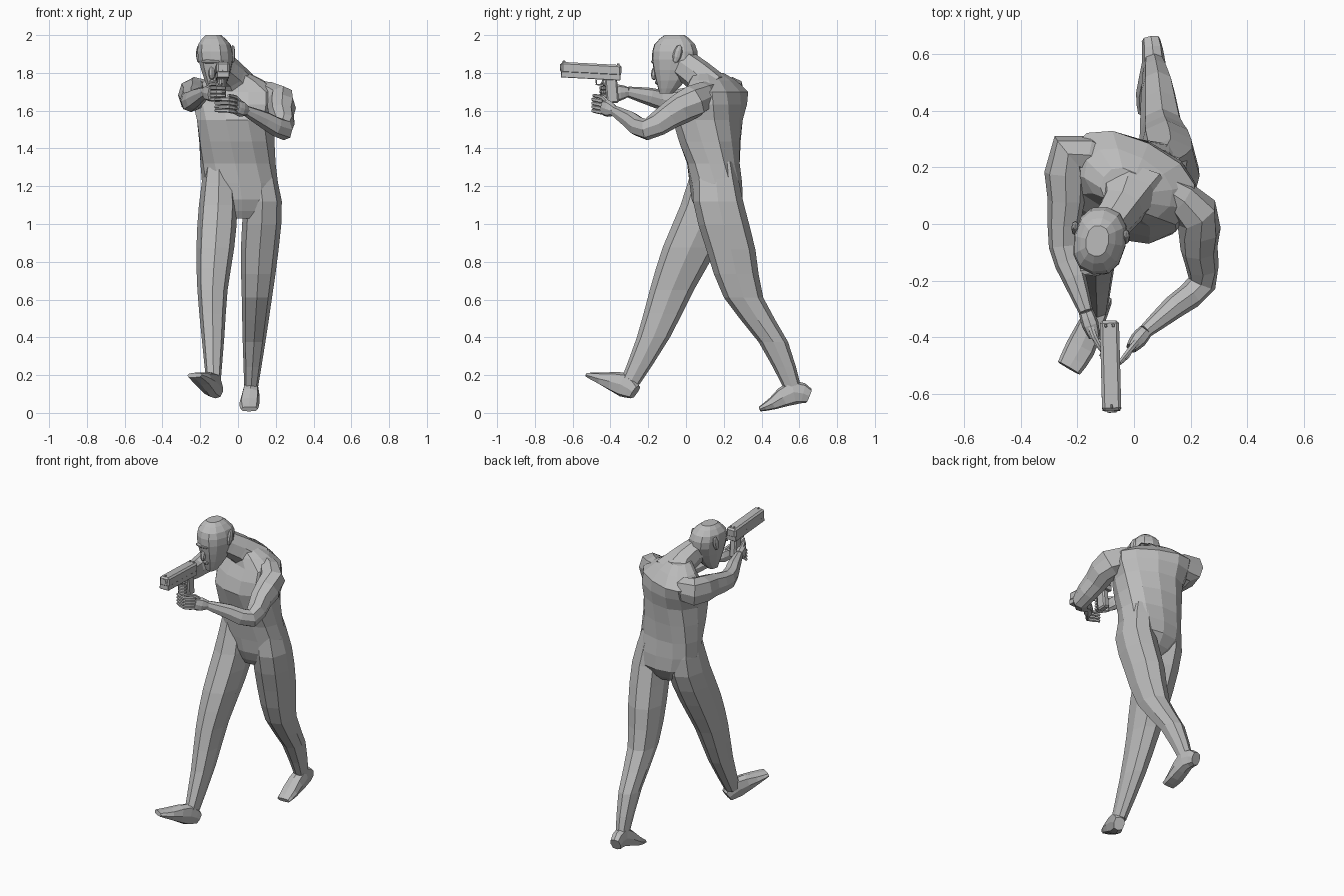
import bpy, bmesh, math
from mathutils import Vector, Matrix

if "Cube" in bpy.data.objects:
    bpy.data.objects.remove(bpy.data.objects["Cube"])

grey = bpy.data.materials.new("plain grey")
grey.use_nodes = True
colour = (.5, .5, .5, 1)
grey.diffuse_color = colour
grey.node_tree.nodes["Principled BSDF"].inputs["Base Color"].default_value = colour

ACROSS, UP = Vector((1, 0, 0)), Vector((0, 0, 1))


def finish(name, bm):
    bmesh.ops.recalc_face_normals(bm, faces=bm.faces)
    mesh = bpy.data.meshes.new(name)
    bm.to_mesh(mesh)
    bm.free()
    mesh.materials.append(grey)
    obj = bpy.data.objects.new(name, mesh)
    bpy.context.collection.objects.link(obj)


def refine(stations):
    """Put one smoothly interpolated station between each neighbouring pair."""
    first, last = stations[0], stations[-1]
    result = []
    for before, start, end, after in zip([first] + stations, stations,
                                         stations[1:], stations[2:] + [last]):
        result += [start, (start + end) * .5 + (start + end - before - after) / 16]
    return result + [last]


def squared(value, power):
    """Push a circle towards a square as the power falls."""
    return math.copysign(abs(value) ** power, value)


def loft(name, joints, widths, depths, side=ACROSS, normal=None, sides=8, twist=0, power=.85):
    """Skin a tube along the joints with the given half widths and half depths."""
    stations = [Vector((*joint, width, depth))
                for joint, width, depth in zip(joints, widths, depths)]
    stations = refine(stations)
    points = [Vector(station[:3]) for station in stations]
    bm = bmesh.new()
    loops = []
    for i, point in enumerate(points):
        ahead = points[min(i + 1, len(points) - 1)]
        behind = points[max(i - 1, 0)]
        along = normal or (ahead - behind).normalized()
        turn = Matrix.Rotation(-twist * max(0, point.z - 1.2), 3, 'Z')
        across = turn @ side
        across = (across - along * across.dot(along)).normalized()
        outward = along.cross(across)
        width, depth = stations[i][3], stations[i][4]
        loop = []
        for k in range(sides):
            angle = math.tau * k / sides
            offset = across * squared(math.cos(angle), power) * width
            offset += outward * squared(math.sin(angle), power) * depth
            loop.append(bm.verts.new(point + offset))
        loops.append(loop)
    for low, high in zip(loops, loops[1:]):
        for k in range(sides):
            following = (k + 1) % sides
            bm.faces.new((low[k], low[following], high[following], high[k]))
    bm.faces.new(loops[0])
    bm.faces.new(loops[-1])
    finish(name, bm)


def middle(start, end):
    return (Vector(start) + Vector(end)) / 2


def leg(name, waist, hip, knee, ankle, calf_bulge, depth_ratio):
    calf = middle(knee, ankle) + Vector((0, calf_bulge, 0))
    widths = [.08, .102, .1, .08, .06, .037]
    depths = [width * depth_ratio for width in widths]
    loft(name, [waist, hip, middle(hip, knee), knee, calf, ankle], widths, depths, normal=UP)


def foot(name, heel, instep, ball, toe, side):
    loft(name, [heel, instep, ball, toe], [.033, .042, .053, .045], [.04, .066, .034, .013],
         side=Vector(side), power=.7)


def arm(name, chest, shoulder, elbow, wrist):
    joints = [chest, shoulder, middle(shoulder, elbow), elbow, middle(elbow, wrist), wrist]
    heights = [.06, .088, .073, .057, .047, .028]
    loft(name, joints, heights, [height * .9 for height in heights], side=UP)


def hand(side_name, wrist, knuckles, curl, tip):
    """A palm, four fingers curled around the grip, and a thumb."""
    wrist, knuckles, curl, tip = map(Vector, (wrist, knuckles, curl, tip))
    loft(side_name + "_palm", [wrist, middle(wrist, knuckles), knuckles],
         [.028, .044, .04], [.026, .03, .02], side=UP)
    thick = [.012, .011, .008]
    for i, finger in enumerate(("little", "ring", "middle", "index")):
        lift = UP * .02 * (i - 1.5)
        loft(side_name + "_" + finger + "_finger",
             [knuckles + lift, curl + lift, tip + lift], thick, thick, side=UP, sides=6)
    rise = UP * .05
    loft(side_name + "_thumb", [middle(wrist, knuckles) + rise / 2, knuckles + rise, curl + rise],
         thick, thick, side=UP, sides=6)


def ball(name, centre, size, lean=0):
    bm = bmesh.new()
    bmesh.ops.create_uvsphere(bm, u_segments=8, v_segments=5, radius=1)
    bmesh.ops.scale(bm, vec=size, verts=bm.verts)
    bm.transform(Matrix.Translation(centre) @ Matrix.Rotation(math.radians(lean), 4, 'X'))
    finish(name, bm)


# Torso twists from the hips to the shoulders
loft("torso",
     [(.02, .15, 1.03), (.02, .165, 1.13), (0, .145, 1.32), (-.01, .115, 1.55),
      (-.01, .16, 1.7), (-.03, .12, 1.8)],
     [.08, .19, .2, .21, .24, .09], [.07, .135, .14, .177, .14, .07],
     normal=UP, sides=12, twist=.9)

# Legs run up into the waist, the left one trailing and the right one stepping out
leg("left_leg", waist=(.1, .155, 1.33), hip=(.13, .17, 1.12), knee=(.1, .305, .61),
    ankle=(.07, .56, .14), calf_bulge=.03, depth_ratio=1.3)
leg("right_leg", waist=(-.1, .15, 1.3), hip=(-.105, .12, 1.1), knee=(-.135, -.075, .65),
    ankle=(-.13, -.3, .15), calf_bulge=.015, depth_ratio=1.46)
foot("left_foot", heel=(.06, .65, .09), instep=(.07, .57, .11), ball=(.06, .46, .05),
     toe=(.06, .39, .02), side=ACROSS)
foot("right_foot", heel=(-.11, -.27, .11), instep=(-.14, -.33, .15),
     ball=(-.19, -.44, .18), toe=(-.23, -.51, .2), side=(1, -.4, 0))

# Arms and hands
arm("right_arm", chest=(-.1, .22, 1.68), shoulder=(-.23, .25, 1.69),
    elbow=(-.25, -.08, 1.65), wrist=(-.17, -.31, 1.7))
arm("left_arm", chest=(.1, .13, 1.7), shoulder=(.22, .04, 1.65),
    elbow=(.24, -.21, 1.5), wrist=(.04, -.38, 1.6))
hand("right", wrist=(-.17, -.31, 1.7), knuckles=(-.14, -.4, 1.69),
     curl=(-.11, -.45, 1.69), tip=(-.07, -.44, 1.69))
hand("left", wrist=(.04, -.38, 1.6), knuckles=(-.01, -.44, 1.62),
     curl=(-.05, -.49, 1.63), tip=(-.12, -.46, 1.63))

# Neck, head and face, the face turned a little to the right
loft("neck", [(-.01, .14, 1.71), (-.04, .06, 1.79), (-.1, -.02, 1.85)],
     [.14, .08, .068], [.1, .085, .08])
loft("head",
     [(-.12, -.105, 1.69), (-.115, -.08, 1.76), (-.118, -.06, 1.87), (-.125, -.06, 1.95), (-.13, -.06, 2)],
     [.03, .06, .09, .085, .04], [.035, .08, .122, .11, .055],
     side=Vector((1, -.2, 0)), normal=UP, sides=12)
ball("nose", (-.138, -.165, 1.8), (.018, .02, .04), lean=-10)
ball("lips", (-.13, -.15, 1.75), (.026, .014, .014))
ball("brow", (-.14, -.165, 1.86), (.055, .02, .012))
for name, direction in (("left_ear", 1), ("right_ear", -1)):
    ball(name, (-.118 + direction * .09, -.03 - direction * .015, 1.9), (.014, .024, .05), lean=-15)

# Pistol parts are placed about the slide centre, then aimed together
aim = Matrix.Translation((-.083, -.503, 1.81)) @ Matrix.Rotation(math.radians(-3), 4, 'X')
aim = aim @ Matrix.Rotation(math.radians(1.5), 4, 'Z')


def block(name, centre, size, lean=0, bevel=.002):
    bm = bmesh.new()
    bmesh.ops.create_cube(bm, size=1)
    bmesh.ops.scale(bm, vec=size, verts=bm.verts)
    bmesh.ops.bevel(bm, geom=bm.edges[:], offset=bevel, segments=1, affect='EDGES')
    tilt = Matrix.Rotation(math.radians(lean), 4, 'X')
    bm.transform(aim @ Matrix.Translation(centre) @ tilt)
    finish(name, bm)


block("slide", (0, 0, .01), (.068, .32, .06), bevel=.01)
block("frame", (0, 0, -.025), (.064, .314, .034))
block("front_sight", (0, -.145, .042), (.008, .014, .012))
for name, x in (("left_rear_sight", .013), ("right_rear_sight", -.013)):
    block(name, (x, .142, .042), (.01, .012, .012))
block("grip", (0, .115, -.095), (.044, .065, .14), lean=8, bevel=.008)
block("trigger", (0, .066, -.05), (.01, .01, .03), lean=-15)
block("trigger_guard_front", (0, .03, -.05), (.014, .007, .035), lean=10)
block("trigger_guard_bottom", (0, .058, -.07), (.014, .06, .007))
bm = bmesh.new()
bmesh.ops.create_cone(bm, cap_ends=True, segments=12, radius1=.017, radius2=.017, depth=.02)
bm.transform(aim @ Matrix.Translation((0, -.155, .012)) @ Matrix.Rotation(math.pi / 2, 4, 'X'))
finish("barrel", bm)
